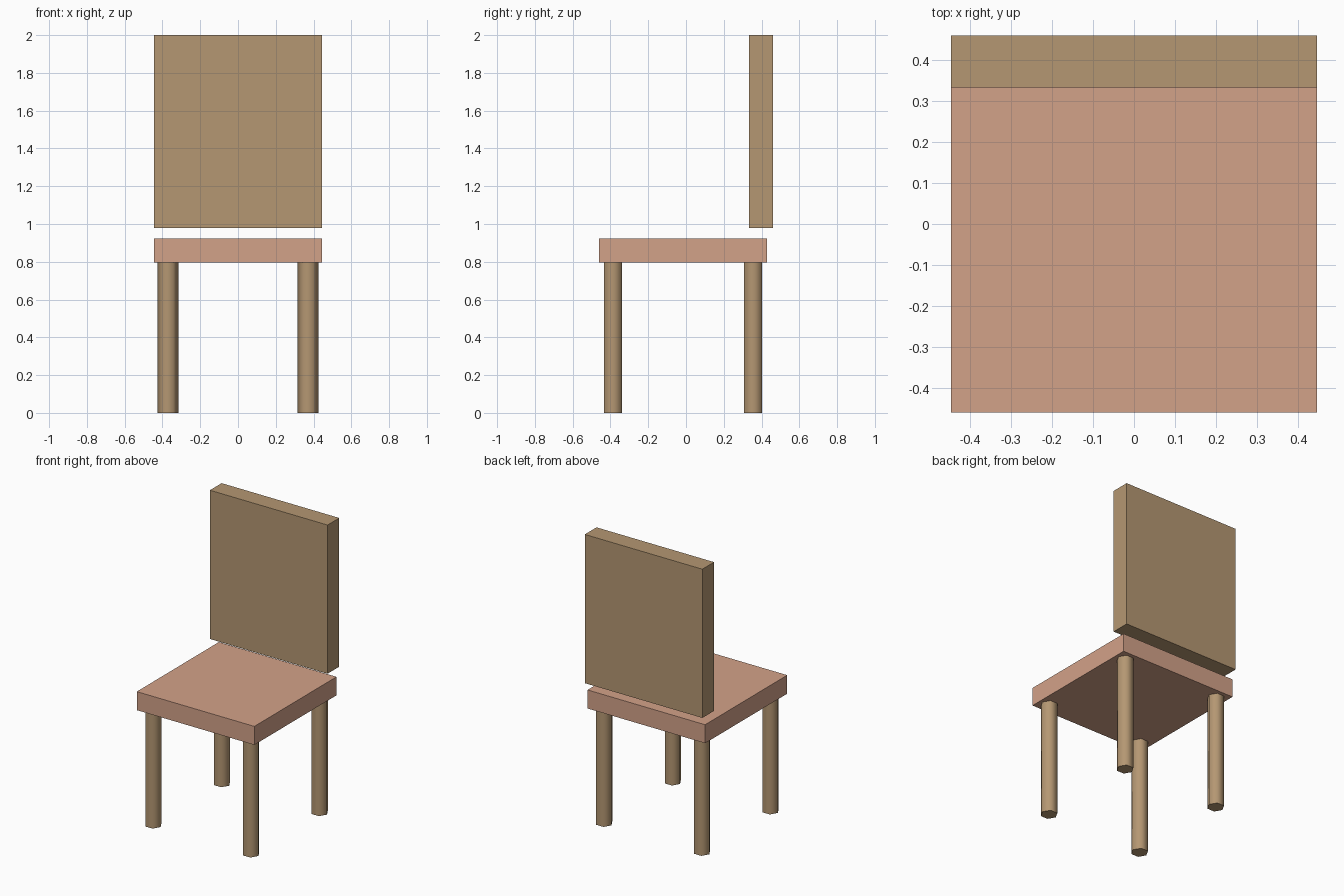
import bpy
import bmesh
from math import cos, sin, tau, radians

cube = bpy.data.objects.get("Cube")
if cube:
    bpy.data.objects.remove(cube, do_unlink=True)


def make_material(name, rgb):
    mat = bpy.data.materials.new(name)
    mat.use_nodes = True
    mat.diffuse_color = (*rgb, 1)
    mat.node_tree.nodes["Principled BSDF"].inputs["Base Color"].default_value = (*rgb, 1)
    return mat


def make_prism(name, outline, bottom, top, mat):
    """Extrude a flat outline upward from bottom to top."""
    bm = bmesh.new()
    base = bm.faces.new([bm.verts.new((x, y, bottom)) for x, y in outline])
    grown = bmesh.ops.extrude_face_region(bm, geom=[base], use_keep_orig=True)
    lifted = [v for v in grown["geom"] if isinstance(v, bmesh.types.BMVert)]
    bmesh.ops.translate(bm, verts=lifted, vec=(0, 0, top - bottom))
    bmesh.ops.recalc_face_normals(bm, faces=bm.faces)
    mesh = bpy.data.meshes.new(name)
    bm.to_mesh(mesh)
    bm.free()
    mesh.materials.append(mat)
    obj = bpy.data.objects.new(name, mesh)
    bpy.context.collection.objects.link(obj)
    return obj


def slab(half_width, front, back):
    return [(-half_width, front), (half_width, front),
            (half_width, back), (-half_width, back)]


wood = make_material("tan wood", (0.46, 0.31, 0.17))
cushion = make_material("dusty pink", (0.65, 0.36, 0.25))

SEAT_BOTTOM = 0.795
HALF_WIDTH = 0.446

# Seat and floating backrest
make_prism("seat", slab(HALF_WIDTH, -0.46, 0.43), SEAT_BOTTOM, 0.922, cushion)
make_prism("backrest", slab(HALF_WIDTH, 0.333, 0.46), 0.98, 2.0, wood)

# Four smooth-shaded six-sided legs
RADIUS = 0.055
for side, x in (("right", -0.371), ("left", 0.371)):
    for end, y in (("front", -0.387), ("back", 0.356)):
        hexagon = [(x + RADIUS * cos(tau * i / 6), y + RADIUS * sin(tau * i / 6))
                   for i in range(6)]
        leg = make_prism(f"{end}_{side}_leg", hexagon, 0, SEAT_BOTTOM, wood)
        bpy.ops.object.select_all(action="DESELECT")
        leg.select_set(True)
        bpy.context.view_layer.objects.active = leg
        bpy.ops.object.shade_smooth_by_angle(angle=radians(65))
